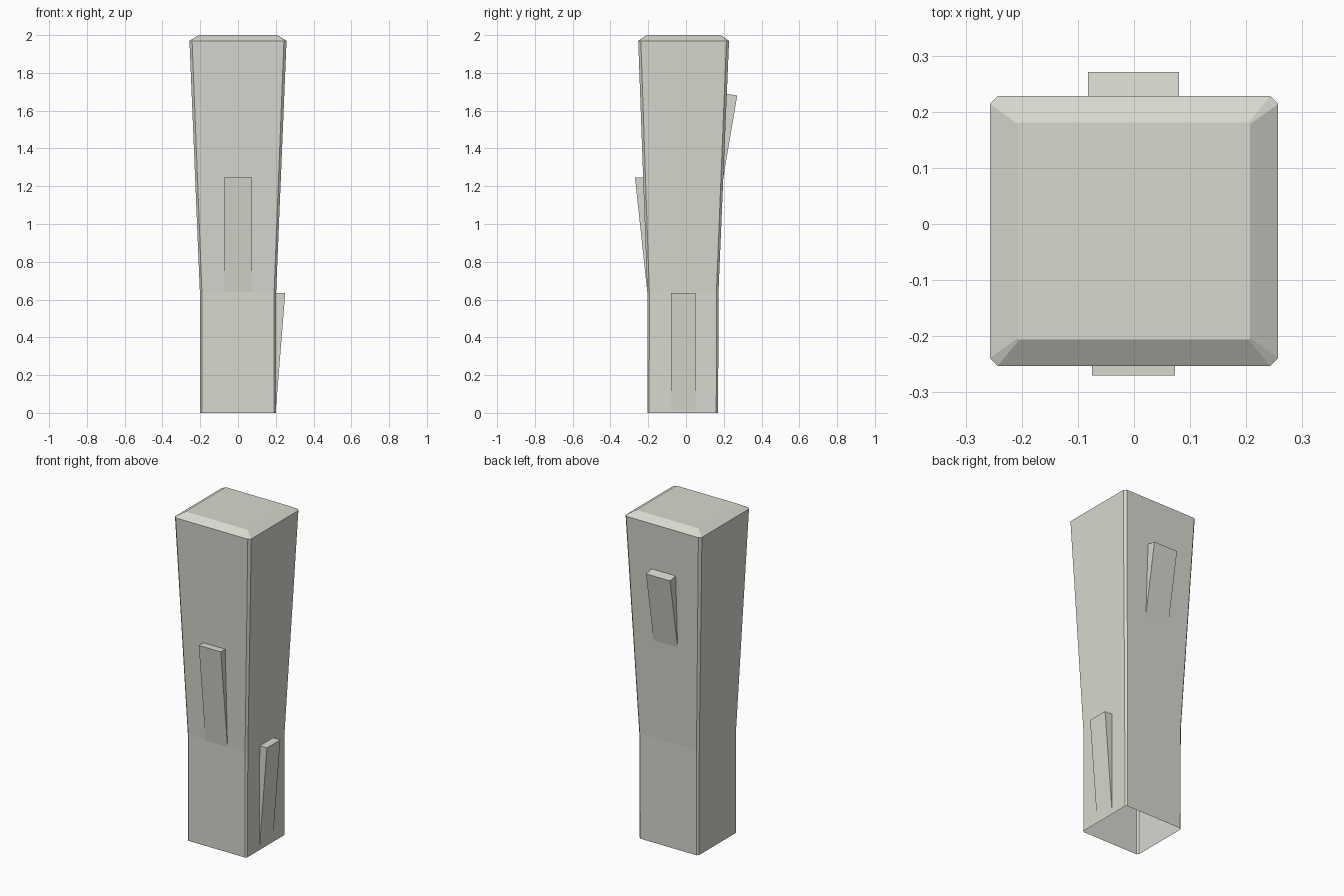
import bpy
import bmesh

cube = bpy.data.objects.get("Cube")
if cube:
    bpy.data.objects.remove(cube, do_unlink=True)

stone = bpy.data.materials.new("pale_stone")
stone.use_nodes = True
colour = (0.69, 0.69, 0.63, 1)
stone.diffuse_color = colour
stone.node_tree.nodes["Principled BSDF"].inputs["Base Color"].default_value = colour


def finish(name, bm):
    mesh = bpy.data.meshes.new(name)
    bm.to_mesh(mesh)
    bm.free()
    mesh.materials.append(stone)
    obj = bpy.data.objects.new(name, mesh)
    bpy.context.collection.objects.link(obj)
    return obj


def ring(bm, z, half_x, front, back, cut):
    """Rectangle with cut corners, counter-clockwise from above."""
    x, c = half_x, cut
    points = [(x - c, front), (x, front + c), (x, back - c), (x - c, back),
              (c - x, back), (-x, back - c), (-x, front + c), (c - x, front)]
    return [bm.verts.new((px, py, z)) for px, py in points]


# Flared pillar, open underneath, with a bevelled cap
bm = bmesh.new()
rings = [ring(bm, *level) for level in (
    (0, 0.20, -0.205, 0.17, 0.01),
    (0.64, 0.202, -0.205, 0.172, 0.011),
    (1.97, 0.257, -0.253, 0.228, 0.014),
    (2.0, 0.207, -0.206, 0.181, 0.003))]
for low, high in zip(rings, rings[1:]):
    for i in range(8):
        j = (i + 1) % 8
        bm.faces.new((low[i], low[j], high[j], high[i]))
bm.faces.new(rings[-1])
finish("pillar", bm)


def wedge(name, place, start, end, foot, tip, root):
    """Splinter: profile of (depth, height) points swept from start to end."""
    bm = bmesh.new()
    sides = [[bm.verts.new(place(s, d, z)) for d, z in (foot, tip, root)]
             for s in (start, end)]
    a, b = sides
    bm.faces.new(a)
    bm.faces.new(b)
    for i in range(2):
        bm.faces.new((a[i], a[i + 1], b[i + 1], b[i]))
    bm.faces.new((a[2], a[0], b[0], b[2]))
    bmesh.ops.recalc_face_normals(bm, faces=bm.faces)
    finish(name, bm)


# Raised splinters on three faces
wedge("front_splinter", lambda s, d, z: (s, -d, z), -0.075, 0.073,
      (0.205, 0.64), (0.27, 1.245), (0.225, 1.245))
wedge("back_splinter", lambda s, d, z: (s, d, z), -0.082, 0.08,
      (0.193, 1.22), (0.271, 1.68), (0.213, 1.69))
wedge("left_splinter", lambda s, d, z: (d, s, z), -0.079, 0.05,
      (0.199, 0.0), (0.25, 0.635), (0.2, 0.635))
